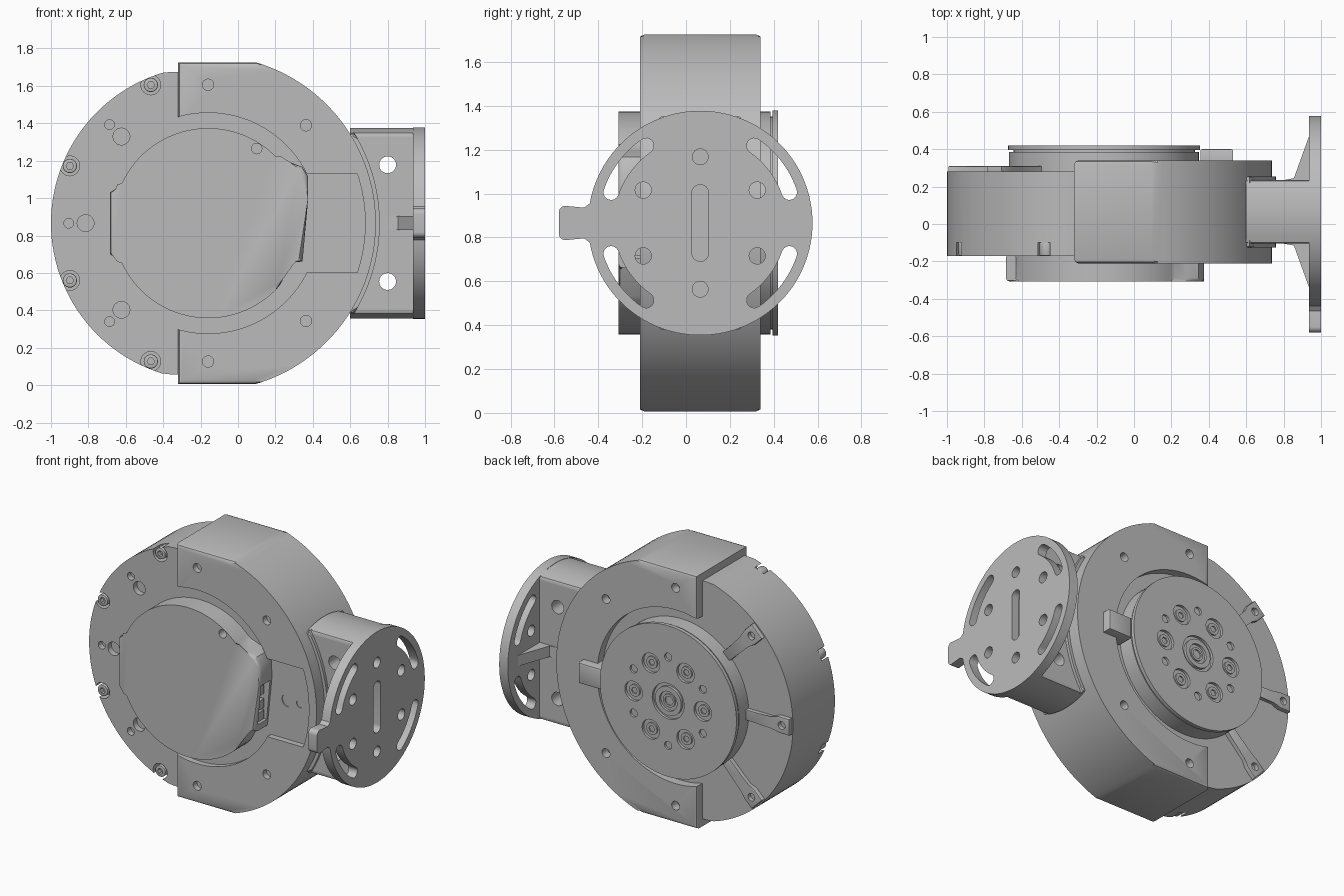
import bpy, bmesh
from math import sin, cos, radians, asin, degrees

cube = bpy.data.objects.get("Cube")
if cube:
    bpy.data.objects.remove(cube, do_unlink=True)

metal = bpy.data.materials.new("machined_grey")
metal.use_nodes = True
GREY = (0.5, 0.5, 0.5, 1)
metal.diffuse_color = GREY
metal.node_tree.nodes["Principled BSDF"].inputs["Base Color"].default_value = GREY

CX, CZ, FY = -0.16, 0.866, 0.065   # motor axis and output flange centre


def arc(u, v, r, a0, a1, n=24):
    return [(u + r * cos(radians(a0 + (a1 - a0) * i / n)),
             v + r * sin(radians(a0 + (a1 - a0) * i / n))) for i in range(n + 1)]


def circle(u, v, r, n=32):
    return arc(u, v, r, 0, 360, n)[:-1]


def polar(r, a):
    return CX + r * cos(radians(a)), CZ + r * sin(radians(a))


def box(u0, u1, v0, v1):
    return [(u0, v0), (u1, v0), (u1, v1), (u0, v1)]


def clip(points, u_max=9, v_max=9, u0=0.0, v0=0.0):
    return [(max(u0 - u_max, min(u0 + u_max, u)), max(v0 - v_max, min(v0 + v_max, v)))
            for u, v in points]


def curved_slot(u, v, r, half, a0, a1):
    # Slot following an arc, with rounded ends
    s, e = radians(a0), radians(a1)
    return (arc(u, v, r + half, a0, a1, 12)
            + arc(u + r * cos(e), v + r * sin(e), half, a1, a1 + 180, 8)[1:-1]
            + arc(u, v, r - half, a1, a0, 12)
            + arc(u + r * cos(s), v + r * sin(s), half, a0 + 180, a0 + 360, 8)[1:-1])


def mesh_object(name, prisms, axis="y", bevel=0.0):
    # Each prism is (outline, start, end) along the axis
    place = {"x": lambda u, v, w: (w, u, v),
             "y": lambda u, v, w: (u, w, v),
             "z": lambda u, v, w: (u, v, w)}[axis]
    bm = bmesh.new()
    for pts, w0, w1 in prisms:
        lo = [bm.verts.new(place(u, v, w0)) for u, v in pts]
        hi = [bm.verts.new(place(u, v, w1)) for u, v in pts]
        caps = [bm.faces.new(lo), bm.faces.new(hi)]
        for i in range(len(pts)):
            j = (i + 1) % len(pts)
            bm.faces.new((lo[i], lo[j], hi[j], hi[i]))
        if bevel:
            rim = list({e for f in caps for e in f.edges})
            bmesh.ops.bevel(bm, geom=rim, offset=bevel, segments=2,
                            profile=0.5, affect="EDGES")
    bmesh.ops.remove_doubles(bm, verts=bm.verts, dist=0.00001)
    bmesh.ops.recalc_face_normals(bm, faces=bm.faces)
    me = bpy.data.meshes.new(name)
    bm.to_mesh(me)
    bm.free()
    me.materials.append(metal)
    ob = bpy.data.objects.new(name, me)
    bpy.context.collection.objects.link(ob)
    return ob


def part(name, prisms, axis="y", bevel=0.0, cuts=()):
    # cuts: list of (prisms, axis) subtracted in turn
    ob = mesh_object(name, prisms, axis, bevel)
    bpy.ops.object.select_all(action="DESELECT")
    bpy.context.view_layer.objects.active = ob
    ob.select_set(True)
    for cut_prisms, cut_axis in cuts:
        cutter = mesh_object("cutter", cut_prisms, cut_axis)
        cutter.hide_render = True
        mod = ob.modifiers.new("cut", "BOOLEAN")
        mod.operation, mod.solver, mod.object = "DIFFERENCE", "EXACT", cutter
        bpy.ops.object.modifier_apply(modifier=mod.name)
        bpy.data.objects.remove(cutter, do_unlink=True)
    bpy.ops.object.shade_smooth_by_angle(angle=radians(30))
    return ob


# Motor housing with screw notches and dowel holes in its front face
SCREWS = [polar(0.8, a) for a in (112.5, 157.5, 202.5, 247.5)]
FRONT, BACK = -0.17, 0.28
notches = [(circle(x, z, 0.053, 24), FRONT - 0.05, FRONT + 0.07) for x, z in SCREWS]
dowels = []
for a in (0, 135, 180, 225):
    for r, size in ((0.655, 0.045), (0.745, 0.026)):
        dowels.append((circle(*polar(r, a), size, 24), FRONT - 0.05, FRONT + 0.04))
part("motor_housing", [(clip(circle(CX, CZ, 0.84, 128), v_max=0.808, v0=CZ), FRONT, BACK)],
     cuts=[(notches + dowels, "y")])
part("housing_screws", [(circle(x, z, 0.038, 24), FRONT, FRONT + 0.08) for x, z in SCREWS],
     bevel=0.005, cuts=[([(circle(x, z, 0.02, 6), FRONT - 0.05, FRONT + 0.03)
                          for x, z in SCREWS], "y")])

# Raised ribs with screw holes on the back of the housing
for i, a in enumerate((135, 180, 225)):
    c, s = cos(radians(a)), sin(radians(a))
    outline = [(CX + r * c - t * s, CZ + r * s + t * c)
               for r, t in ((0.5, -0.035), (0.7, -0.035), (0.75, -0.055), (0.832, -0.055),
                            (0.832, 0.055), (0.75, 0.055), (0.7, 0.035), (0.5, 0.035))]
    part(f"back_rib_{i + 1}", [(outline, BACK - 0.03, BACK + 0.03)], bevel=0.006,
         cuts=[([(circle(*polar(0.775, a), 0.026, 20), BACK, BACK + 0.1)], "y")])

# Bracket wrapping the housing, open on the left, slotted at the front
corner = degrees(asin(0.86 / 0.897))
bracket = ([(-0.32, CZ + 0.86)] + arc(CX, CZ, 0.897, corner, -corner, 72)
           + [(-0.32, CZ - 0.86)])
slot_angle = degrees(asin(0.265 / 0.84))
slot = [(0.1, CZ - 0.265)] + arc(CX, CZ, 0.84, -slot_angle, slot_angle, 16) + [(0.1, CZ + 0.265)]
bolt_holes = [(circle(*polar(0.74, a), 0.03, 24), y0, y1)
              for a in (-90, -45, 45, 90) for y0, y1 in ((-0.3, -0.15), (0.26, 0.4))]
part("bracket", [(bracket, -0.21, 0.34)], bevel=0.022,
     cuts=[([(circle(CX, CZ, 0.59, 96), -0.5, 0.5)], "y"),
           ([(slot, -0.3, FRONT + 0.005)], "y"),
           (bolt_holes, "y")])

# Front cover with a flat left shoulder and a connector corner on the right
cover = ([(0.375, CZ + 0.13), (0.375, CZ + 0.25), (0.345, CZ + 0.3), (0.28, CZ + 0.325)]
         + arc(CX, CZ, 0.508, 42, 158, 40)
         + [(-0.685, CZ + 0.165), (-0.685, CZ - 0.165)]
         + arc(CX, CZ, 0.508, 202, 319, 40)
         + [(0.28, CZ - 0.2 - 0.005), (0.345, CZ - 0.205)])
part("front_cover", [(cover, -0.308, FRONT + 0.01)], bevel=0.02,
     cuts=[([(box(0.3, 0.45, CZ - 0.16, CZ + 0.11), -0.285, -0.19)], "y"),
           ([(circle(0.1, 1.265, 0.028, 20), -0.4, -0.23)], "y")])
part("connector_plugs", [(box(0.29, 0.34, CZ + z, CZ + z + 0.06), -0.27, -0.2)
                         for z in (-0.15, -0.075, 0.02)], bevel=0.006)

# Rotor: drum, groove and output disc with hub, screw pockets and pin holes
part("rotor_drum", [(circle(CX, CZ, 0.508, 96), BACK - 0.02, 0.385)], bevel=0.008)
part("rotor_groove", [(circle(CX, CZ, 0.485, 96), 0.37, 0.402)])
POCKETS = [polar(0.26, 60 * k) for k in range(6)]
pockets = [(circle(x, z, 0.066, 24), 0.375, 0.5) for x, z in POCKETS]
pins = [(circle(*polar(0.3, 60 * k + 30), 0.027, 20), 0.405, 0.5) for k in range(6)]
part("output_disc", [(circle(CX, CZ, 0.513, 96), 0.395, 0.42)], bevel=0.007,
     cuts=[(pockets + pins + [(circle(CX, CZ, 0.12, 40), 0.37, 0.5)], "y")])
part("output_screws", [(circle(x, z, 0.04, 24), 0.38, 0.412) for x, z in POCKETS],
     cuts=[([(circle(x, z, 0.022, 6), 0.404, 0.5) for x, z in POCKETS], "y")])
part("hub_ring", [(circle(CX, CZ, 0.098, 40), 0.38, 0.42)], bevel=0.006,
     cuts=[([(circle(CX, CZ, 0.066, 32), 0.403, 0.5)], "y")])
part("hub_centre", [(circle(CX, CZ, 0.045, 24), 0.38, 0.412)],
     cuts=[([(circle(CX, CZ, 0.03, 24), 0.403, 0.5)], "y")])

# Sensor block beside the output disc
part("sensor_block", [(box(0.355, 0.53, CZ - 0.07, CZ + 0.07), 0.27, 0.4)], bevel=0.01)

# Neck joining the bracket to the side flange, with cross holes
neck = clip(circle(FY, CZ, 0.51, 96), u_max=0.17, u0=FY)
part("neck", [(neck, 0.6, 0.945)], "x",
     cuts=[([(circle(0.8, CZ + s * 0.312, 0.045, 28), -0.5, 0.6) for s in (-1, 1)], "y")])
collar = arc(CX, CZ, 0.918, -32, 32, 24) + arc(CX, CZ, 0.85, 32, -32, 24)
part("neck_collar", [(collar, FY - 0.19, FY + 0.19)], bevel=0.015)

# Side gussets
for name, s in (("front_gusset", -1), ("back_gusset", 1)):
    rib = [(x, FY + s * y) for x, y in ((0.8, 0.15), (0.8, 0.17), (0.855, 0.18),
                                        (0.945, 0.43), (0.945, 0.15))]
    part(name, [(rib, CZ - 0.037, CZ + 0.037)], "z")

# Round side flange with locating tab, slots and holes
flange = (arc(FY, CZ, 0.512, -170, 170, 96)
          + [(FY - 0.53, CZ + 0.07)]
          + arc(FY - 0.615, CZ + 0.048, 0.03, 90, 180, 6)
          + arc(FY - 0.615, CZ - 0.048, 0.03, 180, 270, 6)
          + [(FY - 0.53, CZ - 0.07)])
openings = [curved_slot(FY, CZ, 0.43, 0.035, a, a + 36) for a in (19, 125, 199, 305)]
openings += [circle(FY + sy * 0.26, CZ + sz * 0.15, 0.037, 24) for sy in (-1, 1) for sz in (-1, 1)]
openings += [circle(FY, CZ + s * 0.302, 0.036, 24) for s in (-1, 1)]
openings.append(arc(FY, CZ + 0.137, 0.038, 0, 180, 12) + arc(FY, CZ - 0.137, 0.038, 180, 360, 12))
part("side_flange", [(flange, 0.935, 1.0)], "x",
     cuts=[([(o, 0.9, 1.1) for o in openings], "x")])
